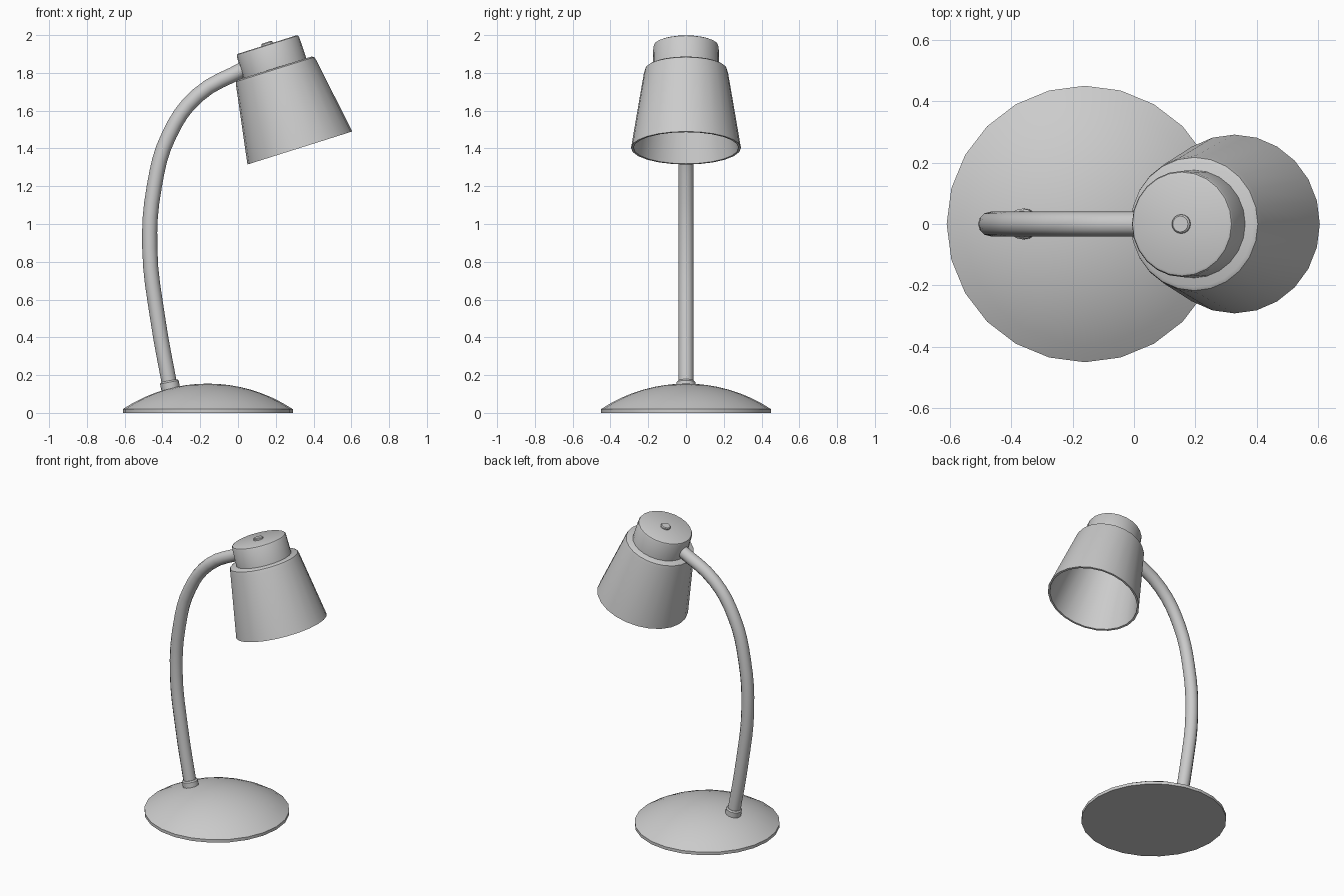
import bpy, bmesh, math
from mathutils import Vector, Matrix

if "Cube" in bpy.data.objects:
    bpy.data.objects.remove(bpy.data.objects["Cube"])

SIDES = 24


def lathe(name, profile, loc=(0, 0, 0), tilt=0, sides=SIDES, angle=35):
    """Spin an (r, z) profile about local z, then tilt it about y."""
    bm = bmesh.new()
    rings = []
    for r, z in profile:
        if r == 0:
            rings.append([bm.verts.new((0, 0, z))] * sides)
        else:
            rings.append([bm.verts.new((r * math.cos(2 * math.pi * i / sides),
                                        r * math.sin(2 * math.pi * i / sides), z))
                          for i in range(sides)])
    for a, b in zip(rings, rings[1:]):
        for i in range(sides):
            j = (i + 1) % sides
            quad = list(dict.fromkeys([a[i], a[j], b[j], b[i]]))
            bm.faces.new(quad)
    bmesh.ops.recalc_face_normals(bm, faces=bm.faces)
    mesh = bpy.data.meshes.new(name)
    bm.to_mesh(mesh)
    bm.free()
    ob = bpy.data.objects.new(name, mesh)
    bpy.context.collection.objects.link(ob)
    ob.matrix_world = Matrix.Translation(loc) @ Matrix.Rotation(math.radians(tilt), 4, 'Y')
    smooth(ob, angle)
    return ob


def smooth(ob, angle):
    bpy.ops.object.select_all(action='DESELECT')
    ob.select_set(True)
    bpy.context.view_layer.objects.active = ob
    bpy.ops.object.shade_smooth_by_angle(angle=math.radians(angle))


# Domed base: short vertical rim and a shallow spherical cap
R, RIM, TOP = 0.45, 0.02, 0.155
rise = TOP - RIM
sphere = (R * R + rise * rise) / (2 * rise)
dome = [(r, TOP - sphere + math.sqrt(sphere ** 2 - r * r))
        for r in [R * (1 - i / 8) for i in range(8)]]
lathe("base", [(0, 0), (R, 0)] + dome + [(0, TOP)], loc=(-0.16, 0, 0), angle=25)

# Collar where the stem meets the base
lathe("stem_collar", [(0, -0.03), (0.05, -0.03), (0.05, 0.018), (0.043, 0.026), (0, 0.026)],
      loc=(-0.36, 0, 0.145), tilt=-11, sides=16)

# Curved stem swept along a smooth path
path = [(-0.355, 0.11), (-0.425, 0.5), (-0.467, 0.87), (-0.443, 1.2),
        (-0.365, 1.47), (-0.215, 1.68), (0.04, 1.825)]
curve = bpy.data.curves.new("stem", 'CURVE')
curve.dimensions = '3D'
curve.bevel_depth = 0.04
curve.bevel_resolution = 4
curve.resolution_u = 4
curve.use_fill_caps = True
spline = curve.splines.new('BEZIER')
spline.bezier_points.add(len(path) - 1)
for p, (x, z) in zip(spline.bezier_points, path):
    p.co = Vector((x, 0, z))
    p.handle_left_type = p.handle_right_type = 'AUTO'
stem = bpy.data.objects.new("stem", curve)
bpy.context.collection.objects.link(stem)
bpy.ops.object.select_all(action='DESELECT')
stem.select_set(True)
bpy.context.view_layer.objects.active = stem
bpy.ops.object.convert(target='MESH')
smooth(bpy.context.view_layer.objects.active, 35)

# Lamp head: all parts share the tilted axis through the shade mouth
head = dict(loc=(0.3275, 0, 1.4025), tilt=-17.5)
# Hollow shade with wall thickness
lathe("shade", [(0, 0.428), (0.205, 0.428), (0.278, 0), (0.291, 0),
                (0.223, 0.415), (0.217, 0.436), (0.205, 0.443), (0, 0.443)], **head)
# Cap on top of the shade
lathe("head_cap", [(0, 0.435), (0.176, 0.435), (0.173, 0.562), (0.169, 0.570),
                   (0.161, 0.574), (0, 0.574)], **head)
# Small switch button
lathe("switch_button", [(0, 0.565), (0.031, 0.565), (0.031, 0.582), (0.026, 0.587), (0, 0.587)],
      sides=16, **head)
